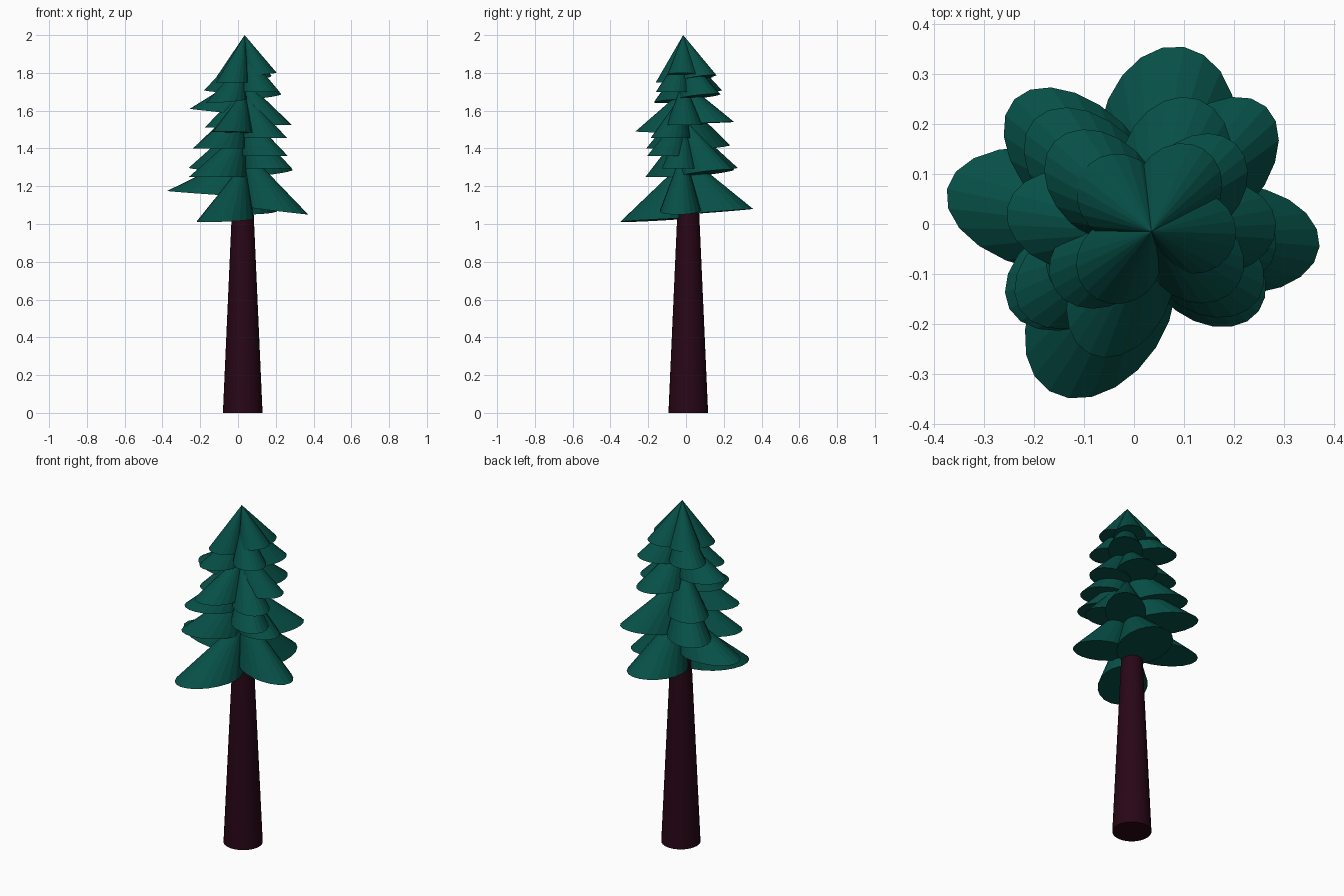
import bpy, bmesh, math
from mathutils import Vector


def material(name, rgb):
    m = bpy.data.materials.new(name)
    m.diffuse_color = (*rgb, 1)
    return m


GREEN = material("needles", (0.002, 0.081, 0.064))
BROWN = material("bark", (0.021, 0.002, 0.008))
AXIS = Vector((0.035, -0.015))


def finish(bm, name, mat):
    bmesh.ops.recalc_face_normals(bm, faces=bm.faces)
    me = bpy.data.meshes.new(name)
    bm.to_mesh(me)
    bm.free()
    me.materials.append(mat)
    ob = bpy.data.objects.new(name, me)
    bpy.context.collection.objects.link(ob)


def branch(i, x, y, z, h, dz, widen=1.0):
    """Slanted cone: apex on the axis, tilted oval base reaching out to (x, y, z)."""
    d = Vector((x, y)) - AXIS
    reach = d.length
    d.normalize()
    side = Vector((-d.y, d.x))
    half, wide = reach * 0.50, (0.055 + 0.16 * reach) * widen
    bm = bmesh.new()
    ring = []
    for k in range(20):
        a = math.tau * k / 20
        p = AXIS + d * (reach - half + half * math.cos(a)) + side * wide * math.sin(a)
        ring.append(bm.verts.new((p.x, p.y, z + dz * (1 - math.cos(a)) / 2)))
    apex = bm.verts.new((AXIS.x, AXIS.y, min(z + h, 2.0)))
    bm.faces.new(ring)
    for k in range(20):
        bm.faces.new((ring[k], ring[(k + 1) % 20], apex))
    finish(bm, f"branch_{i:02d}", GREEN)


# Trunk
bm = bmesh.new()
bmesh.ops.create_cone(bm, cap_ends=True, segments=32, radius1=0.105, radius2=0.056, depth=1.1)
bmesh.ops.translate(bm, verts=bm.verts, vec=(0.025, 0.012, 0.55))
for f in bm.faces:
    f.smooth = len(f.verts) == 4
finish(bm, "trunk", BROWN)

# Branches: tip x, y, z, apex height above the tip, inner edge offset, widening
branches = [
    (0.205, -0.02, 1.80, 0.20, -0.02), (0.14, 0.15, 1.79, 0.21, -0.03),
    (-0.09, 0.12, 1.78, 0.22, -0.02), (-0.095, -0.135, 1.75, 0.25, 0.0),
    (0.21, -0.12, 1.70, 0.22, 0.0), (-0.16, 0.165, 1.71, 0.22, -0.02),
    (0.205, 0.16, 1.69, 0.23, -0.03), (-0.16, -0.13, 1.64, 0.23, 0.02),
    (-0.255, 0.03, 1.61, 0.18, -0.03),
    (0.13, 0.25, 1.54, 0.22, -0.01, 1.1), (0.285, 0.0, 1.525, 0.24, 0.0),
    (-0.17, -0.11, 1.51, 0.22, 0.0), (-0.09, -0.26, 1.49, 0.22, -0.01),
    (0.25, -0.15, 1.455, 0.24, 0.0), (-0.20, 0.21, 1.42, 0.24, -0.03),
    (-0.23, -0.17, 1.40, 0.24, 0.0),
    (0.265, 0.235, 1.29, 0.27, -0.04), (-0.24, 0.25, 1.30, 0.26, -0.03),
    (0.285, -0.05, 1.295, 0.27, 0.0), (-0.25, -0.17, 1.25, 0.26, 0.0),
    (0.25, -0.175, 1.36, 0.24, 0.0),
    (-0.375, 0.07, 1.175, 0.20, -0.03), (0.10, 0.355, 1.08, 0.30, -0.03, 1.2),
    (0.372, -0.045, 1.05, 0.35, 0.04), (-0.17, -0.335, 1.01, 0.32, 0.02, 1.15),
]
for i, b in enumerate(branches):
    branch(i + 1, *b)
